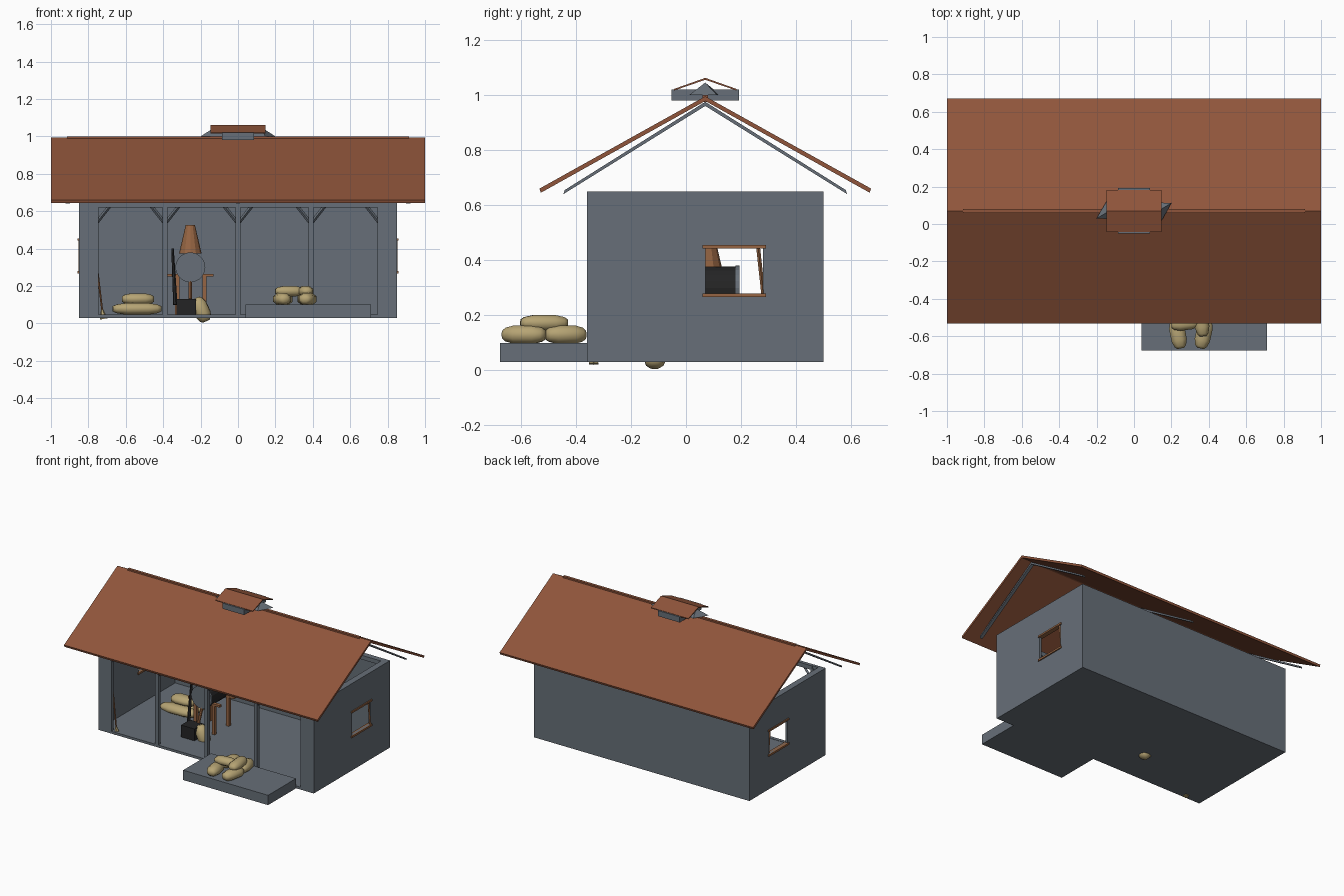
import bpy, bmesh, math
from mathutils import Vector, Matrix

if "Cube" in bpy.data.objects:
    bpy.data.objects.remove(bpy.data.objects["Cube"])


def mat(name, rgb):
    m = bpy.data.materials.new(name)
    m.diffuse_color = tuple((c / 255 / 12.92) if c < 10 else ((c / 255 + .055) / 1.055) ** 2.4 for c in rgb) + (1,)
    m.use_nodes = True
    m.node_tree.nodes["Principled BSDF"].inputs["Base Color"].default_value = m.diffuse_color
    return m


GREY = mat("slate grey", (103, 111, 120))
ROOF = mat("roof brown", (144, 85, 59))
WOOD = mat("wood brown", (150, 101, 67))
SACK = mat("sack beige", (182, 164, 116))
BLACK = mat("iron black", (36, 36, 37))


def finish(name, bm, material, smooth=False):
    bmesh.ops.recalc_face_normals(bm, faces=bm.faces)
    me = bpy.data.meshes.new(name)
    bm.to_mesh(me)
    bm.free()
    me.materials.append(material)
    for p in me.polygons:
        p.use_smooth = smooth
    ob = bpy.data.objects.new(name, me)
    bpy.context.collection.objects.link(ob)
    return ob


def box(name, x0, x1, y0, y1, z0, z1, material):
    bm = bmesh.new()
    size = Vector((x1 - x0, y1 - y0, z1 - z0))
    mid = Vector((x0 + x1, y0 + y1, z0 + z1)) / 2
    bmesh.ops.create_cube(bm, size=1, matrix=Matrix.Translation(mid) @ Matrix.Diagonal((*size, 1)))
    return finish(name, bm, material)


def rod(name, a, b, r0, material, r1=None, sides=8, smooth=False):
    a, b = Vector(a), Vector(b)
    d = b - a
    bm = bmesh.new()
    m = Matrix.Translation((a + b) / 2) @ d.to_track_quat('Z', 'Y').to_matrix().to_4x4()
    bmesh.ops.create_cone(bm, cap_ends=True, segments=sides, radius1=r0,
                          radius2=r0 if r1 is None else r1, depth=d.length, matrix=m)
    return finish(name, bm, material, smooth)


def prism_x(name, pts, x0, x1, material):
    """Extrude a (y, z) outline along x."""
    bm = bmesh.new()
    f = bm.faces.new([bm.verts.new((x0, y, z)) for y, z in pts])
    g = bmesh.ops.extrude_face_region(bm, geom=[f])
    bmesh.ops.translate(bm, vec=(x1 - x0, 0, 0), verts=[v for v in g['geom'] if isinstance(v, bmesh.types.BMVert)])
    return finish(name, bm, material)


def sack(name, a, b, r, flat=1.0):
    """Eight-sided stuffed sack between two points."""
    a, b = Vector(a), Vector(b)
    d = b - a
    side = d.cross(Vector((0, 0, 1))).normalized()
    up = side.cross(d).normalized()
    bm = bmesh.new()
    rings = []
    for t, k in ((0, .45), (.08, .75), (.28, 1), (.72, 1), (.92, .75), (1, .45)):
        rings.append([bm.verts.new(a + d * t + r * k * (math.cos(w) * side + flat * math.sin(w) * up))
                      for w in [(i + .5) * math.pi / 4 for i in range(8)]])
    for p, q in zip(rings, rings[1:]):
        for i in range(8):
            bm.faces.new((p[i], p[(i + 1) % 8], q[(i + 1) % 8], q[i]))
    bm.faces.new(rings[0])
    bm.faces.new(rings[-1])
    return finish(name, bm, SACK, True)


# Floor, back wall and loading platform
box("floor", -.85, .85, -.36, .5, .03, .045, GREY)
box("back_wall", -.85, .85, .485, .5, .03, .65, GREY)
box("platform", .04, .71, -.675, -.36, .03, .10, GREY)

# Side walls with a window opening, front corner strips, sills
for s, side in ((-1, "left"), (1, "right")):
    xa, xb = sorted((s * .835, s * .85))
    for i, (y0, y1, z0, z1) in enumerate(((-.36, .07, .03, .65), (.28, .5, .03, .65),
                                          (.07, .28, .03, .28), (.07, .28, .45, .65))):
        box(f"{side}_wall_{i}", xa, xb, y0, y1, z0, z1, GREY)
    xa, xb = sorted((s * .755, s * .85))
    box(f"{side}_front_strip", xa, xb, -.36, -.34, .03, .65, GREY)
    xa, xb = sorted((s * .825, s * .858))
    box(f"{side}_window_sill", xa, xb, .06, .29, .267, .28, WOOD)
    box(f"{side}_window_lintel", xa, xb, .06, .29, .443, .455, WOOD)
    rod(f"{side}_window_prop", (s * .845, .262, .445), (s * .845, .28, .28), .007, WOOD, sides=4)
    xa, xb = sorted((s * .805, s * .835))
    box(f"{side}_top_plate", xa, xb, -.34, .485, .62, .65, GREY)

# Front frame: beam, sill, posts and braces
box("front_beam", -.76, .76, -.36, -.335, .62, .65, GREY)
box("back_beam", -.835, .835, .46, .485, .62, .65, GREY)
box("front_sill", -.76, .76, -.36, -.335, .03, .047, GREY)
for i, x in enumerate((-.76, -.39, 0, .39, .76)):
    box(f"front_post_{i}", x - .013, x + .013, -.36, -.335, .03, .63, GREY)
    for s in (-1, 1):
        if abs(x + s * .07) < .76:
            rod(f"brace_{i}_{s}", (x + s * .005, -.347, .54), (x + s * .072, -.347, .625), .01, GREY, sides=4)

# Main roof slopes, ridge strip and rafters
for s, side in ((-1, "front"), (1, "back")):
    prism_x(f"{side}_roof", [(.07, .978), (.07, .995), (.07 + s * .602, .66), (.07 + s * .597, .645)], -1, 1, ROOF)
    for x in (-.91, 0, .91):
        prism_x(f"{side}_rafter", [(.07, .96), (.07, .975), (.07 + s * .51, .655), (.07 + s * .515, .64)],
                x - .011, x + .011, GREY)
box("ridge_strip", -.915, .915, .06, .08, .975, 1.0, ROOF)

# Ridge vent: box, small roof and skewed hip ends
box("vent_box", -.085, .085, -.052, .192, .98, 1.02, GREY)
for s in (-1, 1):
    prism_x("vent_roof", [(.07, 1.055), (.07, 1.062), (.07 + s * .113, 1.022), (.07 + s * .113, 1.016)],
            -.148, .148, ROOF)
bm = bmesh.new()
base = [bm.verts.new((x, y, 1.0)) for x, y in ((-.2, .03), (-.145, .125), (.2, .112), (.145, .012))]
top = [bm.verts.new((x, .07, 1.045)) for x in (-.13, .13)]
for f in ([base[0], base[1], top[0]], [base[2], base[3], top[1]],
          [base[1], base[2], top[1], top[0]], [base[3], base[0], top[0], top[1]], base):
    bm.faces.new(f)
finish("vent_hips", bm, GREY)

# Mill: drum, end discs, hopper and stand
rod("mill_drum", (-.255, -.04, .30), (-.255, .18, .30), .078, BLACK, sides=20)
rod("mill_front_disc", (-.255, -.05, .30), (-.255, -.04, .30), .08, GREY, sides=20)
rod("mill_back_disc", (-.255, .18, .30), (-.255, .195, .30), .08, GREY, sides=20)
rod("mill_hopper", (-.255, .07, .375), (-.255, .07, .525), .06, WOOD, .025, sides=12)
for y in (-.01, .15):
    box("stand_rail", -.38, -.13, y - .012, y + .012, .25, .265, WOOD)
    for x in (-.325, -.18):
        box("stand_leg", x - .011, x + .011, y - .011, y + .011, .045, .255, WOOD)
rod("mill_spout", (-.255, -.03, .25), (-.255, -.08, .13), .01, WOOD)

# Iron bin and lever
box("iron_bin", -.33, -.225, -.17, -.07, .035, .13, BLACK)
rod("iron_lever", (-.335, -.08, .10), (-.35, -.02, .40), .012, BLACK, .007, sides=6)

# Broom leaning on the left corner
rod("broom_handle", (-.755, -.33, .315), (-.725, -.335, .06), .005, WOOD, sides=6)
rod("broom_head", (-.727, -.335, .075), (-.718, -.335, .024), .006, SACK, .02, sides=6)

# Sacks: leaning one, indoor pile, platform pile
sack("leaning_sack", (-.225, -.11, .135), (-.17, -.115, .012), .045)
sack("indoor_sack_a", (-.67, .10, .078), (-.41, .11, .078), .052, .65)
sack("indoor_sack_b", (-.66, .21, .078), (-.42, .20, .078), .052, .65)
sack("indoor_sack_top", (-.62, .15, .13), (-.45, .16, .13), .055, .6)
sack("platform_sack_a", (.25, -.665, .13), (.22, -.51, .13), .045, .8)
sack("platform_sack_b", (.355, -.665, .13), (.39, -.51, .13), .045, .8)
sack("platform_sack_c", (.23, -.51, .13), (.26, -.365, .13), .045, .8)
sack("platform_sack_d", (.38, -.51, .13), (.35, -.365, .13), .045, .8)
sack("platform_sack_top_a", (.20, -.54, .172), (.35, -.52, .172), .04, .75)
sack("platform_sack_top_b", (.37, -.60, .172), (.35, -.43, .172), .042, .75)
